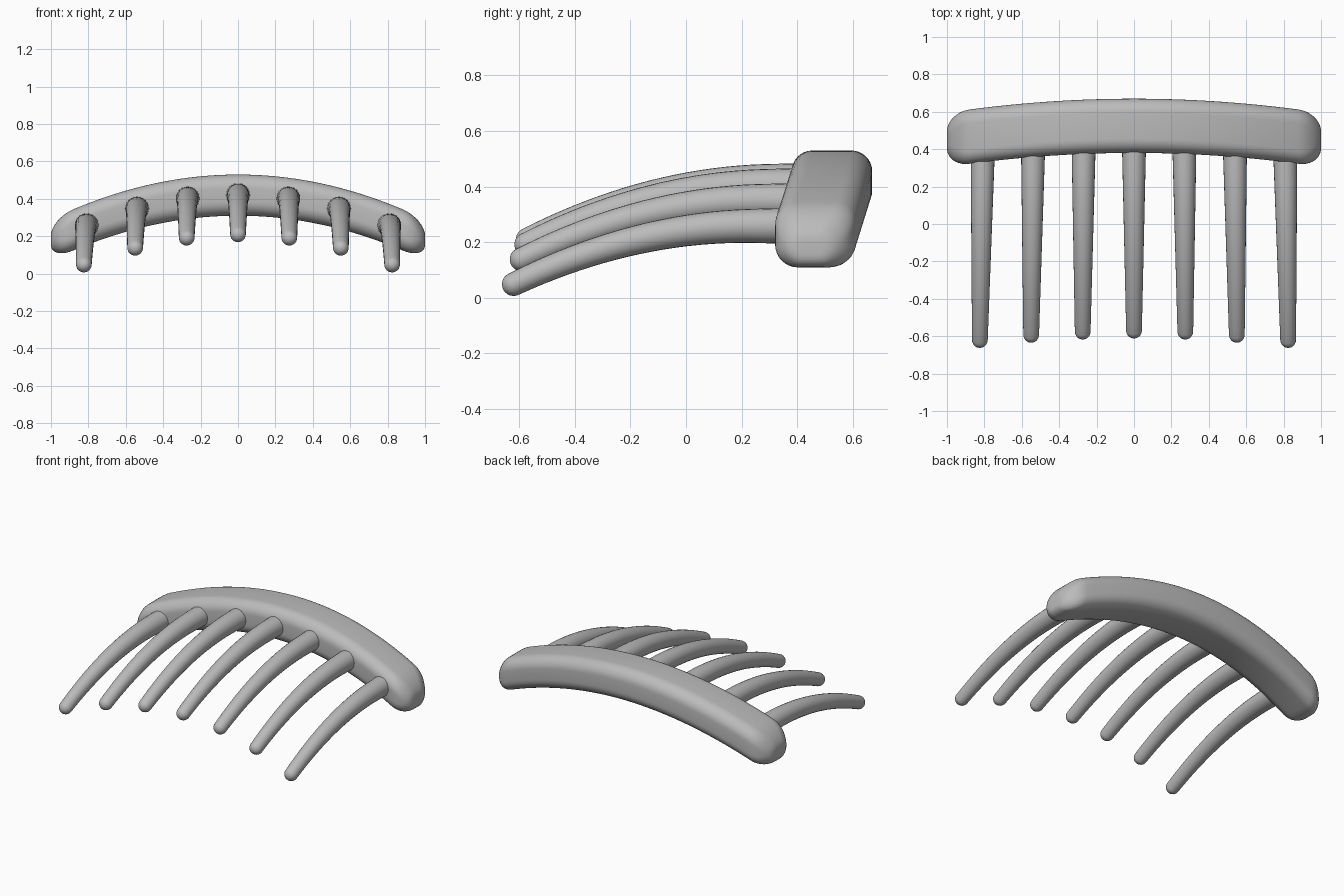
import bpy, bmesh, math
from mathutils import Vector

cube = bpy.data.objects.get("Cube")
if cube:
    bpy.data.objects.remove(cube, do_unlink=True)

grey = bpy.data.materials.new("plain grey")
grey.use_nodes = True
grey.diffuse_color = (0.5, 0.5, 0.5, 1)
grey.node_tree.nodes["Principled BSDF"].inputs["Base Color"].default_value = (0.5, 0.5, 0.5, 1)


def bow(x):
    """Sag of the comb's arch towards its ends, as an offset in y and z."""
    return Vector((0, -0.075 * x * x, -0.24 * x * x))


def loft(name, rings):
    """Skin a list of equal rings, closed by a face at both ends."""
    bm = bmesh.new()
    loops = [[bm.verts.new(p) for p in ring] for ring in rings]
    for a, b in zip(loops, loops[1:]):
        for i in range(len(a)):
            j = (i + 1) % len(a)
            bm.faces.new((a[i], a[j], b[j], b[i]))
    bm.faces.new(loops[0])
    bm.faces.new(loops[-1])
    bmesh.ops.recalc_face_normals(bm, faces=bm.faces)
    mesh = bpy.data.meshes.new(name)
    bm.to_mesh(mesh)
    bm.free()
    mesh.materials.append(grey)
    obj = bpy.data.objects.new(name, mesh)
    bpy.context.collection.objects.link(obj)
    bpy.ops.object.select_all(action='DESELECT')
    obj.select_set(True)
    bpy.context.view_layer.objects.active = obj
    bpy.ops.object.shade_smooth_by_angle(angle=math.radians(40))
    return obj


def rounded_section(x, half_y, half_z, radius):
    """Rounded rectangle across the spine, placed on the arch."""
    centre = Vector((x, 0.525, 0.42)) + bow(x)
    points = []
    for corner, (sy, sz) in enumerate(((1, 1), (-1, 1), (-1, -1), (1, -1))):
        for step in range(9):
            t = (corner + step / 8) * math.pi / 2
            points.append(centre + Vector((
                0,
                sy * (half_y - radius) + radius * math.cos(t),
                sz * (half_z - radius) + radius * math.sin(t))))
    return points


# Spine: arched bar with softly rounded ends
cap = 0.12
stations = []
for i in range(10):
    a = math.pi / 2 * (1 - i / 10)
    stations.append((-1 + cap * (1 - math.sin(a)), 1 - math.cos(a)))
body = [(-(1 - cap) + 2 * (1 - cap) * i / 40, 0) for i in range(41)]
ends = [(-x, d) for x, d in reversed(stations)]
rings = []
for x, inset in stations[::-1] + body + ends[::-1][::-1]:
    half_y, half_z = 0.145 - 0.1 * inset, 0.11 - 0.085 * inset
    rings.append((x, rounded_section(x, half_y, half_z, min(0.075, half_z * 0.95))))
rings.sort(key=lambda r: r[0])
loft("spine", [ring for _, ring in rings])


def tooth(name, x):
    """Tapered tooth curving forward and down to a round tip."""
    root_y, tip_y, crest_y = 0.5, -0.57, 0.3
    drop = 0.21 / (crest_y - tip_y) ** 2
    root_r, tip_r = 0.066, 0.042
    path = []
    for i in range(25):
        t = i / 24
        y = root_y + (tip_y - root_y) * t
        z = 0.42 - drop * min(0, y - crest_y) ** 2
        path.append((Vector((x * (0.985 + 0.02 * t), y, z)) + bow(x),
                     root_r + (tip_r - root_r) * t))
    # Round tip
    end = path[-1][0]
    along = (end - path[-2][0]).normalized()
    for i in range(1, 7):
        a = math.pi / 2 * i / 6.3
        path.append((end + along * tip_r * math.sin(a), tip_r * math.cos(a)))
    rings = []
    for i, (p, r) in enumerate(path):
        tangent = (path[min(i + 1, len(path) - 1)][0] - path[max(i - 1, 0)][0]).normalized()
        side = tangent.cross(Vector((0, 0, 1))).normalized()
        up = side.cross(tangent)
        angles = [2 * math.pi * k / 24 for k in range(24)]
        rings.append([p + r * (side * math.cos(a) + up * math.sin(a)) for a in angles])
    loft(name, rings)


# Teeth: one in the middle and three on each side
tooth("tooth_middle", 0)
for number, x in enumerate((0.273, 0.547, 0.82), 1):
    tooth(f"tooth_left_{number}", x)
    tooth(f"tooth_right_{number}", -x)
